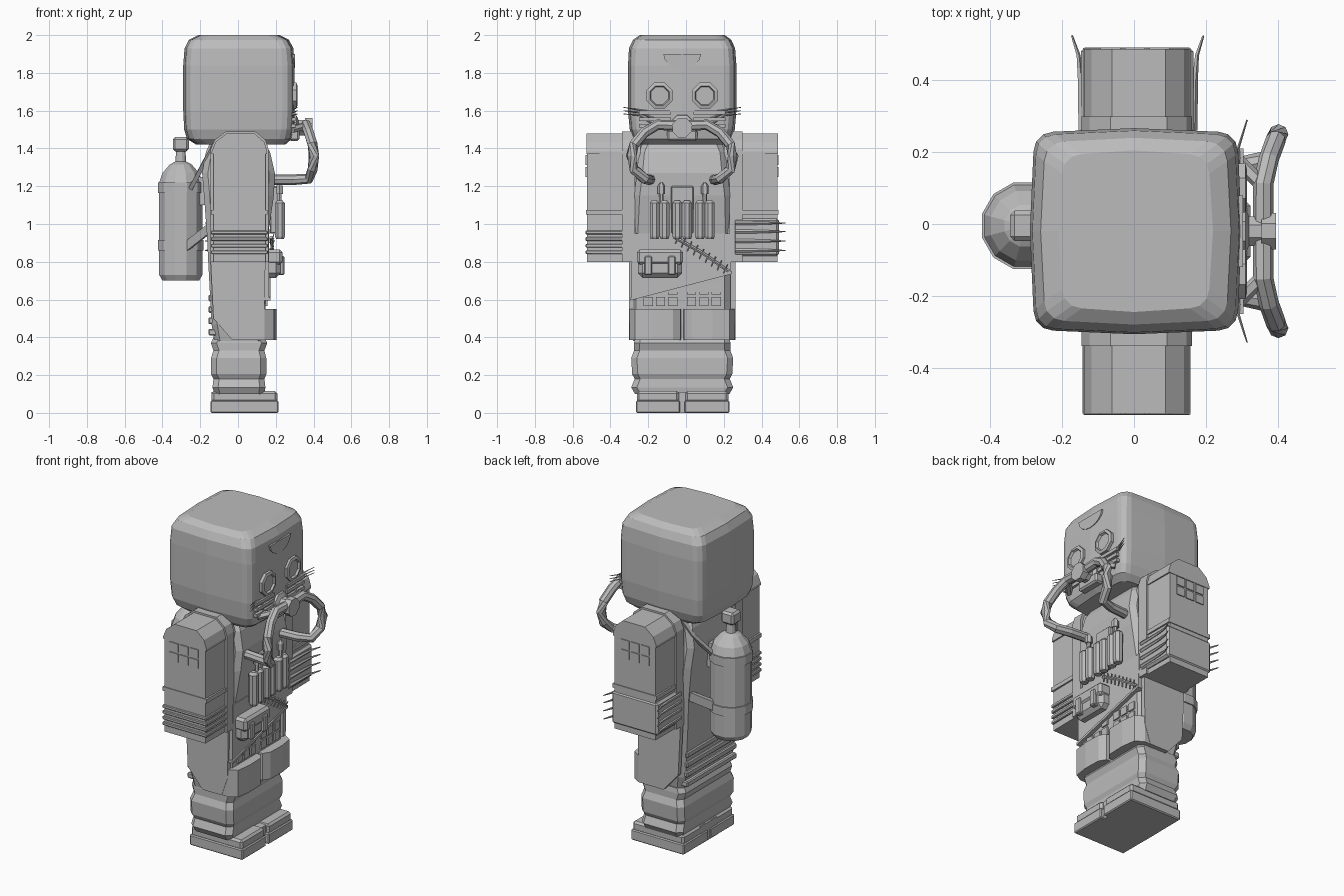
import bpy, bmesh, math
from mathutils import Vector

if "Cube" in bpy.data.objects:
    bpy.data.objects.remove(bpy.data.objects["Cube"])

grey = bpy.data.materials.new("plain_grey")
grey.diffuse_color = (0.5, 0.5, 0.5, 1)
grey.use_nodes = True
grey.node_tree.nodes["Principled BSDF"].inputs["Base Color"].default_value = grey.diffuse_color
CY = -0.02  # the figure's own mirror plane in y


def finish(name, bm):
    bmesh.ops.recalc_face_normals(bm, faces=bm.faces)
    me = bpy.data.meshes.new(name)
    bm.to_mesh(me)
    bm.free()
    me.materials.append(grey)
    ob = bpy.data.objects.new(name, me)
    bpy.context.collection.objects.link(ob)
    return ob


def skin(name, rings):
    """Join closed rings of points and cap both ends."""
    bm = bmesh.new()
    vs = [[bm.verts.new(p) for p in r] for r in rings]
    n = len(vs[0])
    for a, b in zip(vs, vs[1:]):
        for i in range(n):
            bm.faces.new((a[i], a[(i + 1) % n], b[(i + 1) % n], b[i]))
    bm.faces.new(vs[0])
    bm.faces.new(vs[-1])
    return finish(name, bm)


def loft(name, rows, r=0.03, seg=1, bow=0.0):
    """Rows of (z, x0, x1, y0, y1) with rounded corners."""
    rings = []
    for z, x0, x1, y0, y1 in rows:
        pts = []
        corners = [(x1 - r, y1 - r, 0), (x0 + r, y1 - r, 90), (x0 + r, y0 + r, 180), (x1 - r, y0 + r, 270)]
        mids = [(0, y1 + bow), (x0 - bow, CY), (0, y0 - bow), (x1 + bow, CY)]
        for (cx, cy, a), m in zip(corners, mids):
            for i in range(seg + 1):
                t = math.radians(a + 90 * i / seg)
                pts.append((cx + r * math.cos(t), cy + r * math.sin(t), z))
            pts.append((*m, z))
        rings.append(pts)
    return skin(name, rings)


def prism(name, axis, pts, a, b, a_scale=1.0):
    """Extrude a 2D outline along x (pts are y,z) or y (pts are x,z)."""
    put = (lambda p, d: (d, p[0], p[1])) if axis == 'x' else (lambda p, d: (p[0], d, p[1]))
    return skin(name, [[put((p[0] * a_scale, p[1]), a) for p in pts], [put(p, b) for p in pts]])


def box(name, x0, x1, y0, y1, z0, z1, bev=0.0):
    ob = skin(name, [[(x0, y0, z), (x1, y0, z), (x1, y1, z), (x0, y1, z)] for z in (z0, z1)])
    if bev:
        bm = bmesh.new()
        bm.from_mesh(ob.data)
        bmesh.ops.bevel(bm, geom=bm.edges[:], offset=bev, segments=1, affect='EDGES')
        bm.to_mesh(ob.data)
        bm.free()
    return ob


def turn(name, c, prof, n=8, axis='z'):
    """Lathe a profile of (radius, height) around an axis through c."""
    rings = []
    for r, h in prof:
        ring = []
        for i in range(n):
            t = 2 * math.pi * (i + .5) / n
            u, v = r * math.cos(t), r * math.sin(t)
            ring.append(Vector(c) + Vector((u, v, h) if axis == 'z' else (h, u, v)))
        rings.append(ring)
    return skin(name, rings)


def pipe(name, pts, rad, n=8, tip=None):
    """Sweep a round section along points, optionally narrowing to tip."""
    P = [Vector(p) for p in pts]
    rings = []
    for i, p in enumerate(P):
        d = (P[min(i + 1, len(P) - 1)] - P[max(i - 1, 0)]).normalized()
        up = Vector((0, 0, 1)) if abs(d.z) < 0.9 else Vector((1, 0, 0))
        u = d.cross(up).normalized()
        if rings and u.dot(last) < 0:
            u = -u
        last = u
        v = d.cross(u)
        k = rad if tip is None else rad + (tip - rad) * i / (len(P) - 1)
        rings.append([p + k * (u * math.cos(2 * math.pi * j / n) + v * math.sin(2 * math.pi * j / n)) for j in range(n)])
    return skin(name, rings)


# head
loft("head", [(1.42, -.21, .24, -.24, .20), (1.45, -.26, .275, -.27, .23), (1.5, -.275, .285, -.288, .248),
              (1.6, -.28, .29, -.297, .257), (1.84, -.28, .29, -.297, .257), (1.93, -.273, .283, -.292, .25),
              (1.975, -.25, .26, -.27, .23), (2.0, -.2, .21, -.235, .195)], .055, 3, .01)
prism("hood_peak", 'x', [(CY + .1 * math.cos(t), 1.9 + .075 * math.sin(t)) for t in
                         [math.pi + math.pi * i / 8 for i in range(9)]], .27, .303)
# gas mask
for s in (-1, 1):
    turn("eye_rim", (.285, CY + s * .12, 1.68), [(.074, 0), (.074, .025), (.056, .03), (.05, .018)], 8, 'x')
    for z in (1.52, 1.555, 1.59):
        box("mask_rib", .27, .305, *sorted((CY + s * .06, CY + s * .23)), z - .01, z + .01)
        pipe("whisker", [(.295, CY + s * .14, z), (.29, CY + s * .23, 1.59 + (z - 1.555) * .4),
                         (.315, CY + s * .31, 1.60 + (z - 1.555) * .5)], .006, 4, .002)
    # breathing hose
    pipe("hose", [(.36, CY, 1.52), (.36, CY + s * .13, 1.525), (.375, CY + s * .2, 1.485), (.395, CY + s * .255, 1.42),
                  (.402, CY + s * .27, 1.36), (.395, CY + s * .255, 1.29), (.375, CY + s * .20, 1.24),
                  (.3, CY + s * .18, 1.235), (.18, CY + s * .17, 1.235)], .028)
    pipe("mask_cheek_link", [(.285, CY + s * .2, 1.5), (.355, CY + s * .13, 1.52)], .02, 6)
turn("mask_mouthpiece", (.28, CY, 1.51), [(.075, 0), (.07, .03), (.045, .04), (.045, .075), (.055, .075), (.055, .115)], 8, 'x')
box("mask_chin", .27, .325, CY - .08, CY + .08, 1.44, 1.5, .01)

# torso
loft("torso", [(.38, -.125, .135, -.28, .22), (.47, -.14, .145, -.295, .235), (.75, -.155, .15, -.295, .235),
               (.95, -.165, .16, -.285, .24), (1.15, -.18, .19, -.275, .235), (1.27, -.19, .195, -.26, .22),
               (1.38, -.17, .17, -.25, .21), (1.45, -.14, .13, -.22, .18)], .03)
prism("jacket_front", 'x', [(-.29, .60), (.235, .74), (.242, .95), (-.285, .95)], .08, .165)
prism("jacket_hem", 'x', [(-.295, .595), (.24, .735), (.24, .75), (-.295, .61)], .08, .172)
for s in (-1, 1):
    y0, y1 = sorted((CY + s * .255, CY + s * .282))
    prism("hip_panel", 'y', [(-.145, .8), (.145, .8), (.14, .5), (.10, .385), (-.03, .385), (-.13, .5)], y0, y1)
    # trouser patch grid on the front
    for i in range(3):
        for j in range(3):
            y, z = CY + s * (.05 + .065 * i), .565 + .062 * j
            if z + .05 < .66 + .24 * (y + .02) + .03:
                box("trouser_patch", .14, .156, y - .024, y + .024, z, z + .048)
    # front flap lobes
    pts = [(.05, 0), (.175, .01), (.2, .05), (.203, .16), (.19, .25), (.14, .28), (.05, .28)]
    skin("waist_flap", [[(x, CY + s * y, z) for x, y in pts] for z in (.385, .55)])
for z in (.41, .47, .53, .59):
    box("back_rib", -.157, -.1, -.27, .21, z, z + .035, .006)

# chest ammunition
box("chest_plate", .17, .215, -.08, .04, .95, 1.2, .006)
for y in (-.14, -.02, .1):
    for d in (-.026, .026):
        turn("cartridge", (.222, y + d, .92), [(.022, 0), (.028, .015), (.028, .19), (.015, .205)], 8)
for y in (-.13, .1):
    turn("cartridge_neck", (.22, y, 1.1), [(.012, 0), (.012, .06), (.02, .06), (.02, .1), (.006, .12)], 6)
# waist pouch
box("pouch", .14, .225, -.255, -.02, .715, .85, .025)
box("pouch_lid", .15, .235, -.26, -.015, .785, .865, .015)
for y in (-.2, -.075):
    box("pouch_buckle", .2, .245, y - .02, y + .02, .73, .83, .006)
# barbed cord
A, B = Vector((.175, -.06, .93)), Vector((.17, .225, .75))
pipe("cord", [A, (A + B) / 2 + Vector((.01, 0, .01)), B], .009, 5)
for i in range(9):
    p = A.lerp(B, (i + .5) / 9)
    pipe("cord_barb", [p + Vector((0, -.012, -.025)), p + Vector((.015, .012, .025))], .004, 4)

# arms
ARM = [(-.135, .8), (.15, .8), (.15, 1.38), (.135, 1.43), (.085, 1.475), (-.06, 1.475), (-.115, 1.43), (-.135, 1.38)]
for s in (-1, 1):
    def Y(d):
        return CY + s * d

    def abox(name, x0, x1, d0, d1, z0, z1, b=0.0):
        return box(name, x0, x1, *sorted((Y(d0), Y(d1))), z0, z1, b)
    prism("arm", 'y', ARM, Y(.505), Y(.22), .97)
    prism("shoulder_ring", 'y', [(x * 1.08, z + (.015 if z > 1 else 0)) for x, z in ARM], Y(.32), Y(.25))
    prism("shoulder_cap", 'y', [(x * 1.03, z + .004) if z > 1.2 else (x * 1.03, 1.37) for x, z in ARM], Y(.508), Y(.27))
    for i in range(3):
        for j in range(2):
            abox("arm_patch", -.093 + .068 * i, -.037 + .068 * i, .49, .511, 1.25 + .062 * j, 1.302 + .062 * j)
    abox("elbow_band", -.142, .157, .26, .51, 1.05, 1.075)
    if s < 0:
        for z in (.84, .875, .91, .945):
            abox("wrist_wrap", -.143, .158, .27, .512, z, z + .02, .004)
    else:
        abox("gauntlet", -.148, .165, .27, .512, .83, 1.03, .012)
        for z in (.86, .91, .96, 1.005):
            for x, f in ((-.145, -1), (.165, 1)):
                pipe("claw", [(x, .26, z), (x + f * .004, .4, z), (x + f * .01, .47, z), (x + f * .028, .525, z)], .012, 5, .003)

# legs and boots
loft("legs", [(.1, -.125, .14, -.27, .23), (.135, -.135, .145, -.29, .25), (.18, -.13, .14, -.272, .232),
              (.205, -.143, .15, -.285, .245), (.29, -.143, .15, -.29, .25), (.33, -.13, .14, -.275, .235),
              (.37, -.143, .155, -.275, .235), (.4, -.13, .14, -.27, .23)], .03)
for y0, y1 in ((-.265, -.032), (-.008, .23)):
    box("boot", -.14, .208, y0 + .005, y1 - .005, .055, .115, .012)
    box("boot_sole", -.145, .215, y0, y1, 0, .065, .006)
box("boot_bridge", -.14, .19, -.1, .06, 0, .11)

# back tank
C = (-.303, -.005, 0)
turn("tank", C, [(.1, .70), (.118, .73), (.118, 1.22), (.1, 1.27), (.06, 1.315), (.03, 1.33), (.025, 1.39)], 12)
for z in (.86, 1.165):
    turn("tank_band", C, [(.125, z), (.125, z + .055)], 12)
box("tank_valve", -.345, -.26, -.047, .037, 1.385, 1.46, .012)
box("tank_mount", -.25, -.14, -.06, .05, 1.1, 1.25)
for s in (-1, 1):
    skin("tank_strap", [[(x, CY + s * y, z + h) for x, y, z in ((-.27, .11, .86), (-.13, .26, .97))]
                        + [(x, CY + s * y, z + h) for x, y, z in ((-.12, .24, .97), (-.26, .08, .86))] for h in (0, .055)])
    pipe("shoulder_strap", [(-.25, CY + s * .09, 1.19), (-.17, CY + s * .2, 1.34), (-.11, CY + s * .23, 1.45)], .016, 4)
